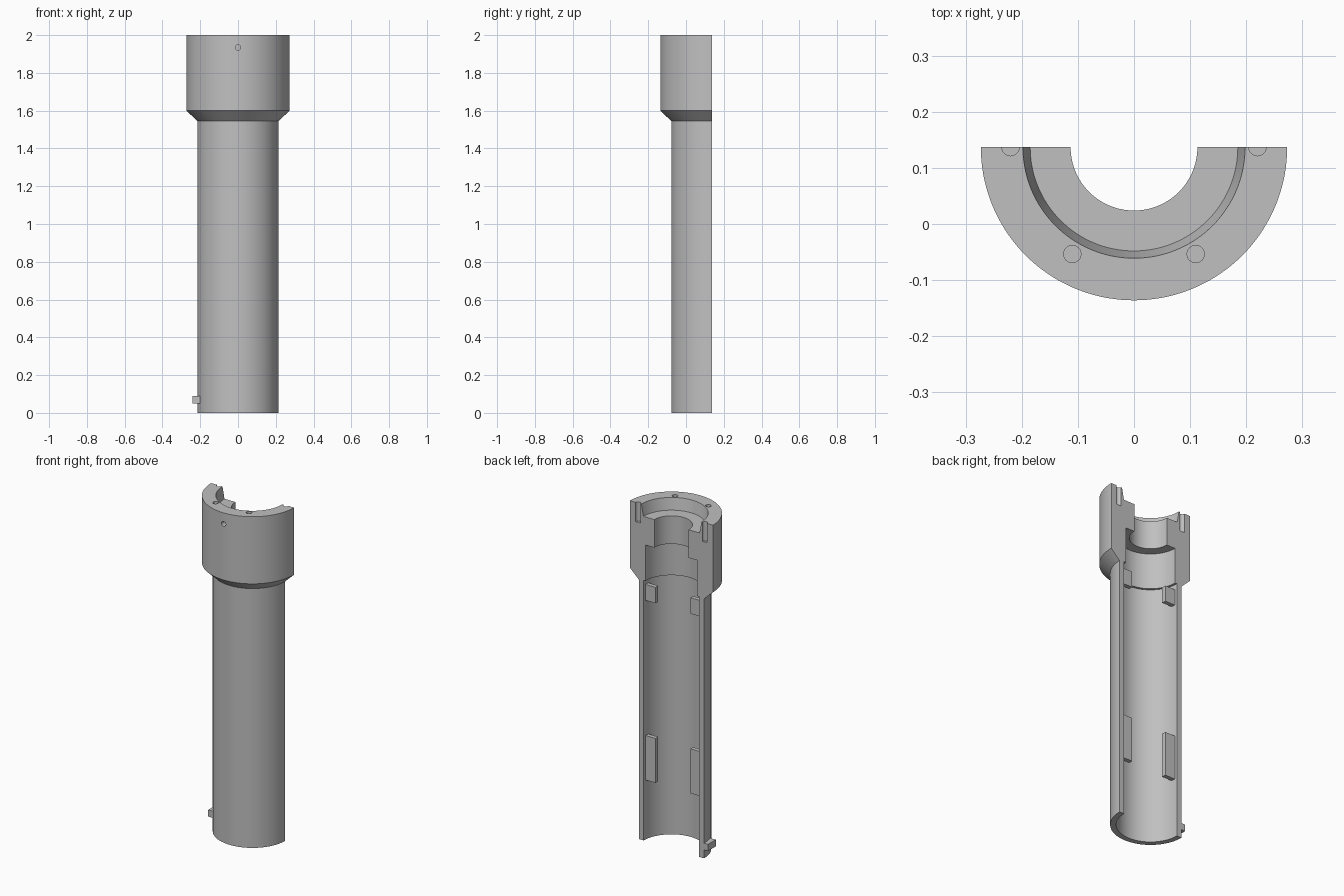
import bpy, bmesh, math
from mathutils import Matrix

cube = bpy.data.objects.get("Cube")
if cube:
    bpy.data.objects.remove(cube, do_unlink=True)

CUT_Y = 0.137          # plane of the lengthwise cut, also the axis of the tube
TUBE_R, BORE_R = 0.215, 0.183

grey = bpy.data.materials.new("machined_grey")
grey.use_nodes = True
colour = (0.53, 0.53, 0.53, 1)
grey.diffuse_color = colour
grey.node_tree.nodes["Principled BSDF"].inputs["Base Color"].default_value = colour


def make_object(name, bm):
    bmesh.ops.recalc_face_normals(bm, faces=bm.faces)
    mesh = bpy.data.meshes.new(name)
    bm.to_mesh(mesh)
    bm.free()
    mesh.materials.append(grey)
    ob = bpy.data.objects.new(name, mesh)
    bpy.context.collection.objects.link(ob)
    return ob


def select_only(ob):
    bpy.ops.object.select_all(action='DESELECT')
    ob.select_set(True)
    bpy.context.view_layer.objects.active = ob


def half_lathe(name, profile, steps=72):
    """Sweep a closed (radius, z) profile half way round and cap both ends."""
    bm = bmesh.new()
    rings = []
    for i in range(steps + 1):
        a = math.pi * i / steps
        rings.append([bm.verts.new((r * math.cos(a), CUT_Y - r * math.sin(a), z))
                      for r, z in profile])
    n = len(profile)
    for a, b in zip(rings, rings[1:]):
        for j in range(n):
            k = (j + 1) % n
            bm.faces.new((a[j], a[k], b[k], b[j]))
    bm.faces.new(rings[0])
    bm.faces.new(rings[-1])
    return make_object(name, bm)


def box(name, x0, x1, y0, y1, z0, z1):
    bm = bmesh.new()
    place = (Matrix.Translation(((x0 + x1) / 2, (y0 + y1) / 2, (z0 + z1) / 2))
             @ Matrix.Diagonal((abs(x1 - x0), abs(y1 - y0), z1 - z0, 1)))
    bmesh.ops.create_cube(bm, size=1, matrix=place)
    return make_object(name, bm)


def drill(target, radius, depth, matrix):
    """Cut a round hole whose axis is the local z of the matrix."""
    bm = bmesh.new()
    bmesh.ops.create_cone(bm, cap_ends=True, segments=24, radius1=radius,
                          radius2=radius, depth=depth, matrix=matrix)
    cutter = make_object("hole_cutter", bm)
    cutter.hide_render = True
    mod = target.modifiers.new("hole", 'BOOLEAN')
    mod.operation = 'DIFFERENCE'
    mod.solver = 'EXACT'
    mod.object = cutter
    select_only(target)
    bpy.ops.object.modifier_apply(modifier=mod.name)
    bpy.data.objects.remove(cutter, do_unlink=True)


# Halved housing: long tube, flared head, stepped bore
housing = half_lathe("halved_housing", [
    (TUBE_R, 0), (TUBE_R, 1.545), (0.273, 1.6), (0.273, 2),
    (0.198, 2), (0.185, 1.93), (0.113, 1.93), (0.113, 1.763),
    (0.17, 1.763), (0.17, 1.55), (BORE_R, 1.55), (BORE_R, 0)])

# Screw holes in the rim, two of them halved by the cut
for i in range(4):
    a = math.radians(60 * i)
    drill(housing, 0.0155, 0.23, Matrix.Translation(
        (0.22 * math.cos(a), CUT_Y - 0.22 * math.sin(a), 2)))

# Small radial hole in the front of the head
drill(housing, 0.0145, 0.08, Matrix.Translation((0, CUT_Y - 0.273, 1.934))
      @ Matrix.Rotation(math.pi / 2, 4, 'X'))

select_only(housing)
bpy.ops.object.shade_smooth_by_angle(angle=math.radians(25))

# Guide plates inside the tube, mirrored left and right
for side, word in ((1, "left"), (-1, "right")):
    for level, z0, z1 in (("lower", 0.355, 0.62), ("upper", 1.425, 1.52)):
        box(f"{level}_{word}_guide_plate", side * 0.115, side * 0.188,
            CUT_Y - 0.04, CUT_Y - 0.015, z0, z1)

# Locating lug near the foot of the tube
box("locating_lug", -0.241, -0.2, CUT_Y - 0.073, CUT_Y, 0.05, 0.09)
